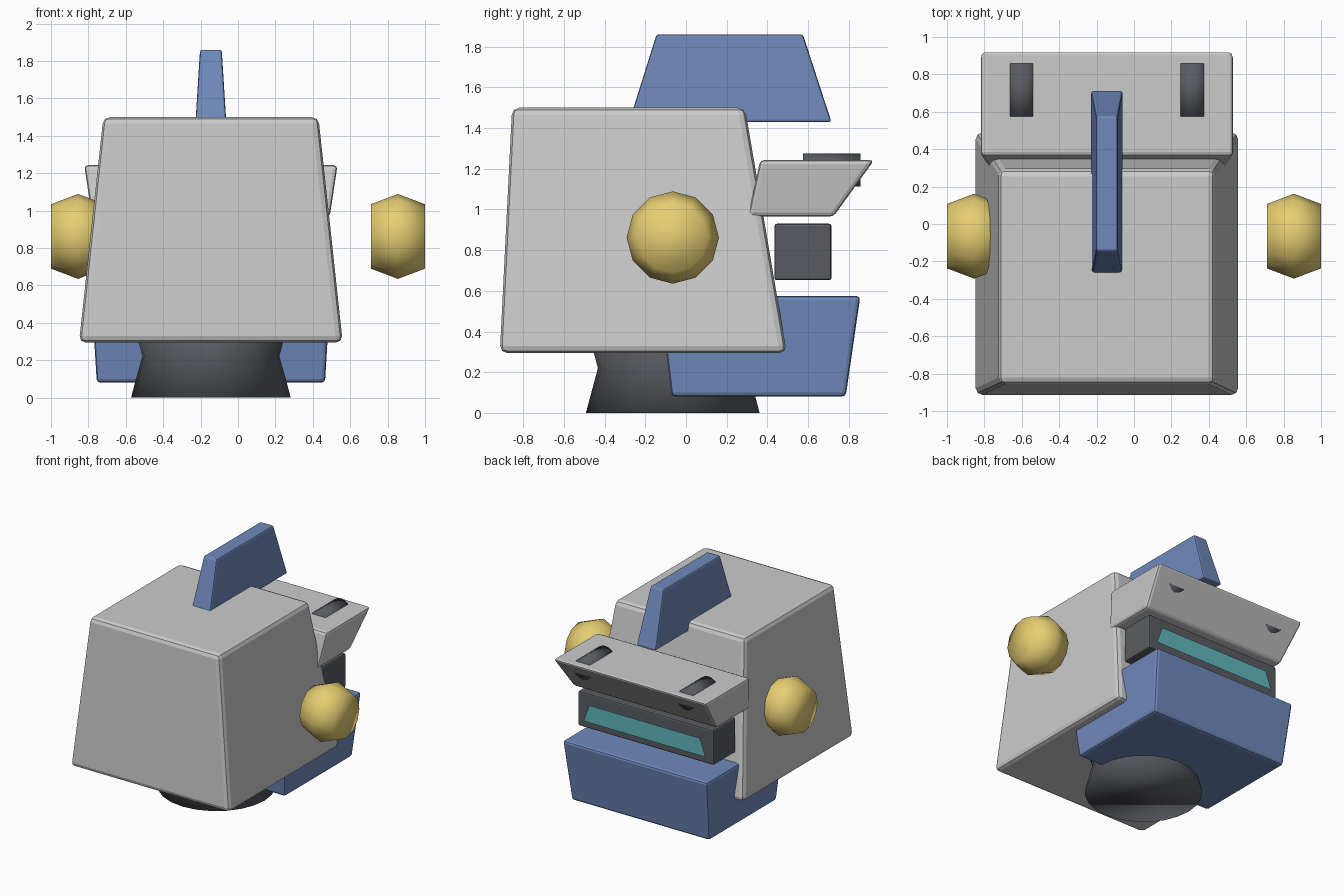
import bpy, bmesh, math
from mathutils import Matrix

if "Cube" in bpy.data.objects:
    bpy.data.objects.remove(bpy.data.objects["Cube"])

CX, CY = -0.145, -0.065   # axis of the head and neck


def material(name, rgb):
    m = bpy.data.materials.new(name)
    m.diffuse_color = (*rgb, 1)
    m.use_nodes = True
    m.node_tree.nodes["Principled BSDF"].inputs["Base Color"].default_value = m.diffuse_color
    return m


BLUE = material("blue", (0.16, 0.25, 0.50))
DARK = material("dark", (0.10, 0.105, 0.12))
GOLD = material("yellow", (0.80, 0.62, 0.17))
TEAL = material("teal", (0.12, 0.48, 0.52))


def add(name, bm, mat=None):
    bmesh.ops.recalc_face_normals(bm, faces=bm.faces)
    me = bpy.data.meshes.new(name)
    bm.to_mesh(me)
    bm.free()
    ob = bpy.data.objects.new(name, me)
    bpy.context.collection.objects.link(ob)
    if mat:
        me.materials.append(mat)
    return ob


def block(name, low, high, mat=None, bevel=0.02, segments=2):
    """Tapered box; low and high are (z, half width, y back, y front)."""
    bm = bmesh.new()
    loops = []
    for z, hx, y0, y1 in (low, high):
        loops.append([bm.verts.new((CX + sx * hx, y, z))
                      for sx, y in ((-1, y0), (1, y0), (1, y1), (-1, y1))])
    a, b = loops
    bm.faces.new(a[::-1])
    bm.faces.new(b)
    for i in range(4):
        j = (i + 1) % 4
        bm.faces.new((a[i], a[j], b[j], b[i]))
    bmesh.ops.bevel(bm, geom=bm.edges[:], offset=bevel, segments=segments,
                    profile=0.5, affect='EDGES')
    return add(name, bm, mat)


def turned(name, rings, sides, loc, turn, mat):
    """Closed smooth turned shape; rings are (height, radius) along its axis."""
    bm = bmesh.new()
    loops = [[bm.verts.new((r * math.cos(2 * math.pi * i / sides),
                            r * math.sin(2 * math.pi * i / sides), h))
              for i in range(sides)] for h, r in rings]
    for a, b in zip(loops, loops[1:]):
        for i in range(sides):
            j = (i + 1) % sides
            bm.faces.new((a[i], a[j], b[j], b[i]))
    bm.faces.new(loops[0][::-1])
    bm.faces.new(loops[-1])
    bm.transform(Matrix.Translation(loc) @ turn)
    for f in bm.faces:
        f.smooth = True
    return add(name, bm, mat)


UPRIGHT = Matrix.Identity(4)
ALONG_X = Matrix.Rotation(math.pi / 2, 4, 'Y')
ALONG_Y = Matrix.Rotation(math.pi / 2, 4, 'X')

# Neck, pinched in the middle
turned("neck", [(0, 0.427), (0.22, 0.368), (0.44, 0.427)], 24,
       (CX, CY, 0), UPRIGHT, DARK)

# Head shell
block("head", (0.295, 0.705, -0.915, 0.495), (1.50, 0.575, -0.855, 0.29),
      bevel=0.035)

# Crest on top
block("crest", (1.43, 0.085, -0.28, 0.715), (1.86, 0.058, -0.145, 0.575),
      BLUE, bevel=0.012)

# Overhanging brow
block("brow", (0.965, 0.635, 0.305, 0.725), (1.243, 0.677, 0.365, 0.925))

# Eye block, jaw
block("eye_block", (0.652, 0.60, 0.435, 0.715), (0.93, 0.60, 0.435, 0.715),
      DARK, bevel=0.012)
block("jaw", (0.08, 0.61, -0.07, 0.785), (0.575, 0.64, -0.13, 0.857), BLUE)

# Glowing eye strip, a thin sheet in front of the eye block
bm = bmesh.new()
bm.faces.new([bm.verts.new((CX + x, 0.731, z)) for x, z in
              ((0.54, 0.71), (-0.54, 0.71), (-0.49, 0.848), (0.49, 0.848))])
strip = add("eye_strip", bm, TEAL)
if strip.data.polygons[0].normal.y < 0:
    strip.data.flip_normals()

# Left and right pairs: ear knobs and brow vents
for side, s in (("left", -1), ("right", 1)):
    turned("ear_" + side, [(-0.145, 0.172), (0, 0.227), (0.145, 0.172)], 12,
           (s * 0.855, CY, 0.862), ALONG_X, GOLD)
    turned("vent_" + side, [(-0.142, 0.081), (0.142, 0.081)], 16,
           (CX + s * 0.457, 0.716, 1.193), ALONG_Y, DARK)
